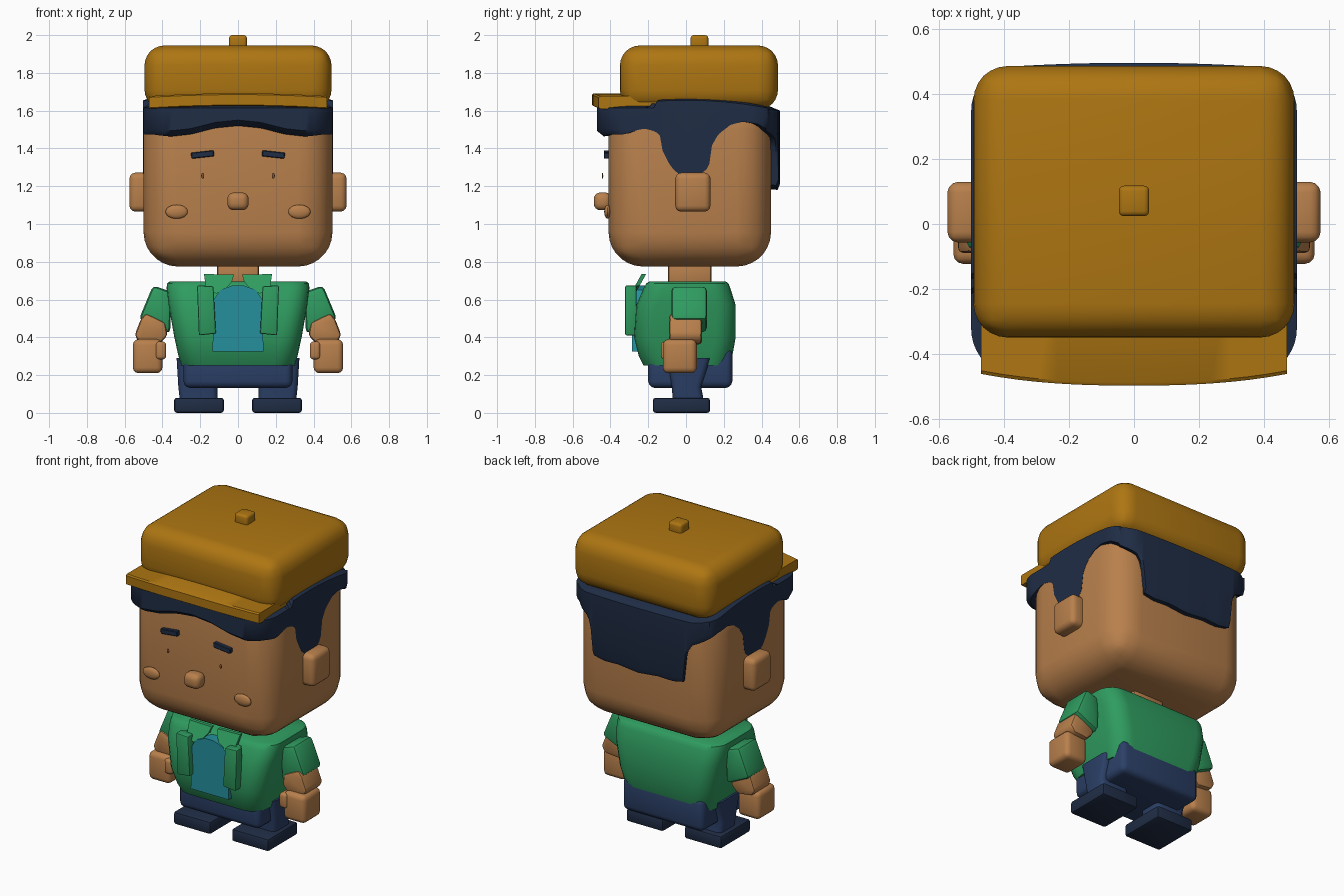
import bpy, bmesh, math

if "Cube" in bpy.data.objects:
    bpy.data.objects.remove(bpy.data.objects["Cube"])


def material(name, rgb):
    m = bpy.data.materials.new(name)
    m.diffuse_color = (*rgb, 1)
    m.use_nodes = True
    m.node_tree.nodes["Principled BSDF"].inputs["Base Color"].default_value = m.diffuse_color
    return m


SKIN = material("skin", (0.48, 0.215, 0.072))
MUSTARD = material("mustard", (0.42, 0.18, 0.006))
HAIR = material("dark navy", (0.014, 0.026, 0.06))
GREEN = material("green", (0.028, 0.33, 0.115))
TEAL = material("teal", (0.018, 0.28, 0.34))
DENIM = material("denim", (0.024, 0.05, 0.135))
BROWN = material("brown", (0.25, 0.09, 0.03))


def finish(bm, name, mat, bevel=0, seg=3, angle=35):
    """Bevel, recalculate normals, shade smooth by angle and link."""
    if bevel:
        bmesh.ops.bevel(bm, geom=bm.edges[:], offset=bevel, segments=seg,
                        profile=0.5, affect='EDGES', clamp_overlap=True)
    bmesh.ops.recalc_face_normals(bm, faces=bm.faces[:])
    me = bpy.data.meshes.new(name)
    bm.to_mesh(me)
    bm.free()
    for p in me.polygons:
        p.use_smooth = True
    me.set_sharp_from_angle(angle=math.radians(angle))
    me.materials.append(mat)
    ob = bpy.data.objects.new(name, me)
    bpy.context.collection.objects.link(ob)
    return ob


def loft(name, rings, mat, bevel=0, seg=2, angle=35):
    bm = bmesh.new()
    vs = [[bm.verts.new(p) for p in r] for r in rings]
    n = len(rings[0])
    for a, b in zip(vs, vs[1:]):
        for i in range(n):
            j = (i + 1) % n
            bm.faces.new((a[i], a[j], b[j], b[i]))
    bm.faces.new(vs[0])
    bm.faces.new(vs[-1])
    return finish(bm, name, mat, bevel, seg, angle)


def box(name, x, y, z, mat, bevel, seg=3, tilt=0):
    """Box from (min, max) ranges, optionally turned about the y axis."""
    cx, cz = sum(x) / 2, sum(z) / 2
    c, s = math.cos(tilt), math.sin(tilt)

    def turn(px, py, pz):
        return (cx + (px - cx) * c + (pz - cz) * s, py, cz - (px - cx) * s + (pz - cz) * c)
    rings = [[turn(x[i], y[j], zz) for i, j in ((0, 0), (1, 0), (1, 1), (0, 1))] for zz in z]
    return loft(name, rings, mat, bevel, seg)


def plate(name, pts, y0, y1, mat, side=1, bevel=0.0, slope=0.0, zref=0.0):
    """Front outline (x, z) given thickness along y, with an optional backward lean."""
    rings = [[(side * px, y + slope * (pz - zref), pz) for px, pz in pts] for y in (y0, y1)]
    return loft(name, rings, mat, bevel)


def ellipsoid(name, centre, radii, mat):
    bm = bmesh.new()
    bmesh.ops.create_uvsphere(bm, u_segments=20, v_segments=12, radius=1)
    for v in bm.verts:
        v.co = [centre[i] + radii[i] * v.co[i] for i in range(3)]
    return finish(bm, name, mat)


def rrect(hx, y0, y1, r, n=5, sub=1, cx=0):
    """Rounded rectangle starting at the front left corner, counter-clockwise."""
    out = []
    corners = [(cx + hx - r, y0 + r, -90), (cx + hx - r, y1 - r, 0),
               (cx - hx + r, y1 - r, 90), (cx - hx + r, y0 + r, 180)]
    for k, (ox, oy, a0) in enumerate(corners):
        arc = [(ox + r * math.cos(math.radians(a0 + 90 * i / n)),
                oy + r * math.sin(math.radians(a0 + 90 * i / n))) for i in range(n + 1)]
        out += arc
        nx, ny, na = corners[(k + 1) % 4]
        ex, ey = nx + r * math.cos(math.radians(na)), ny + r * math.sin(math.radians(na))
        lx, ly = arc[-1]
        out += [(lx + (ex - lx) * i / sub, ly + (ey - ly) * i / sub) for i in range(1, sub)]
    return out


# Head, neck and face
box("head", (-0.5, 0.5), (-0.41, 0.45), (0.775, 1.68), SKIN, 0.18, 7)
box("neck", (-0.11, 0.11), (-0.095, 0.135), (0.67, 0.8), SKIN, 0.015, 2)
box("nose", (-0.056, 0.056), (-0.488, -0.395), (1.073, 1.167), SKIN, 0.034, 4)
for s, side in ((1, "right"), (-1, "left")):
    box("ear_" + side, sorted((s * 0.46, s * 0.575)), (-0.057, 0.13), (1.065, 1.272), SKIN, 0.032)
    ellipsoid("cheek_" + side, (s * 0.325, -0.415, 1.065), (0.059, 0.018, 0.037), SKIN)
    ellipsoid("eye_" + side, (s * 0.187, -0.442, 1.255), (0.008, 0.004, 0.015), BROWN)
    box("eyebrow_" + side, sorted((s * 0.127, s * 0.248)), (-0.435, -0.402), (1.352, 1.384),
        HAIR, 0.004, 1, tilt=s * 0.11)

# Hairline height along the half outline from the front centre to the back centre
LINE = [(0, 1.52), (0.12, 1.508), (0.25, 1.475), (0.36, 1.463), (0.47, 1.475), (0.55, 1.475),
        (0.62, 1.498), (0.66, 1.505), (0.72, 1.49), (0.77, 1.45), (0.785, 1.36), (0.82, 1.29),
        (0.87, 1.255), (0.95, 1.25), (1.01, 1.285), (1.035, 1.33), (1.04, 1.41), (1.08, 1.475),
        (1.15, 1.525), (1.22, 1.542), (1.3, 1.53), (1.38, 1.49), (1.47, 1.45), (1.505, 1.39),
        (1.52, 1.205), (1.6, 1.19), (1.7, 1.195), (1.85, 1.18)]


def hairline(u):
    for (a, za), (b, zb) in zip(LINE, LINE[1:]):
        if u <= b:
            return za + (zb - za) * (u - a) / (b - a)
    return LINE[-1][1]


# Hair: a wrap-around band with a shaped lower edge
outer = rrect(0.502, -0.472, 0.497, 0.15, 10, 44)
lower = rrect(0.5015, -0.435, 0.485, 0.15, 10, 44)
inner = rrect(0.42, -0.36, 0.38, 0.12, 10, 44)


def along(x, y):
    x, r = abs(x), 0.15
    if y < -0.322 and x > 0.352:
        return 0.352 + r * math.atan2(x - 0.352, -0.322 - y)
    if y > 0.347 and x > 0.352:
        return 1.257 + r * math.atan2(y - 0.347, x - 0.352)
    if x > 0.45:
        return 0.588 + y + 0.322
    return x if y < 0 else 1.492 + 0.352 - x


def crown(y):
    return 1.615 if y < -0.16 else 1.655 - 0.22 * y * y


def arc_back(x, y):
    return y - 0.08 * x * x if y > 0.44 else y


edge = [hairline(along(x, y)) for x, y in outer]
rings = [[(x, y, z + 0.01) for (x, y), z in zip(inner, edge)],
         [(x, arc_back(x, y), z) for (x, y), z in zip(lower, edge)],
         [(x, arc_back(x, y), z + 0.03) for (x, y), z in zip(outer, edge)],
         [(x, arc_back(x, y), crown(y)) for x, y in outer],
         [(x, y, crown(y) + 0.025) for x, y in inner]]
loft("hair", rings, HAIR, angle=50)

# Cap with button and curved brim
box("cap_crown", (-0.495, 0.495), (-0.35, 0.487), (1.605, 1.945), MUSTARD, 0.105, 6)
box("cap_button", (-0.047, 0.047), (0.024, 0.118), (1.92, 2.0), MUSTARD, 0.016, 3)
rings = []
for i in range(17):
    t = i / 8 - 1
    front = -0.498 + 0.036 * abs(t) ** 2.5
    drop = 0.015 * t * t
    rings.append([(0.472 * t, y, z - drop) for y, z in
                  ((front, 1.63), (front, 1.685), (front + 0.01, 1.692),
                   (-0.16, 1.692), (-0.16, 1.625), (front + 0.01, 1.625))])
loft("cap_brim", rings, MUSTARD)

# Shirt body
BODY = [(0.25, 0.30, -0.225, 0.23), (0.30, 0.315, -0.25, 0.245), (0.40, 0.337, -0.275, 0.263),
        (0.57, 0.367, -0.263, 0.263), (0.66, 0.378, -0.225, 0.235), (0.685, 0.376, -0.21, 0.225),
        (0.695, 0.362, -0.195, 0.212)]
loft("jacket", [[(x, y, z) for x, y in rrect(hx, y0, y1, 0.11)] for z, hx, y0, y1 in BODY], GREEN)
plate("inner_shirt", [(-0.135, 0.325), (0.135, 0.325), (0.128, 0.6), (0.095, 0.65), (0.03, 0.675),
                      (-0.03, 0.675), (-0.095, 0.65), (-0.128, 0.6)], -0.287, -0.2, TEAL)

# Hips
box("hips", (-0.288, 0.288), (-0.2, 0.245), (0.132, 0.345), DENIM, 0.035)

for s, side in ((1, "right"), (-1, "left")):
    # Jacket front and collar
    plate("lapel_" + side, [(0.217, 0.675), (0.13, 0.67), (0.117, 0.42), (0.207, 0.41)],
          -0.322, -0.262, GREEN, s, 0.008)
    plate("collar_" + side, [(0.18, 0.735), (0.022, 0.732), (0.032, 0.695), (0.06, 0.66),
                             (0.115, 0.632), (0.2, 0.67), (0.172, 0.675)],
          -0.292, -0.268, GREEN, s, 0, 0.55, 0.632)
    # Arm and hand
    plate("sleeve_" + side, [(0.45, 0.675), (0.35, 0.64), (0.36, 0.417), (0.525, 0.495)],
          -0.078, 0.112, GREEN, s, 0.025)
    plate("forearm_" + side, [(0.49, 0.53), (0.385, 0.48), (0.372, 0.41), (0.42, 0.36),
                              (0.52, 0.37), (0.548, 0.41), (0.515, 0.495)],
          -0.09, 0.085, SKIN, s, 0.02)
    box("hand_" + side, sorted((s * 0.4, s * 0.557)), (-0.123, 0.057), (0.21, 0.39), SKIN, 0.03)
    box("thumb_" + side, sorted((s * 0.38, s * 0.436)), (-0.133, -0.06), (0.283, 0.378), SKIN, 0.018)
    # Leg and shoe
    loft("leg_" + side, [[(s * x, y, z) for x, y in rrect(hx, y0, y1, 0.03, 3, cx=cx)]
                         for z, hx, cx, y0, y1 in ((0.06, 0.1, 0.207, -0.07, 0.095),
                                                   (0.14, 0.103, 0.213, -0.075, 0.08),
                                                   (0.29, 0.11, 0.215, -0.1, 0.13))], DENIM)
    box("shoe_" + side, sorted((s * 0.075, s * 0.338)), (-0.175, 0.127), (0.0, 0.08), HAIR, 0.014, 2)
